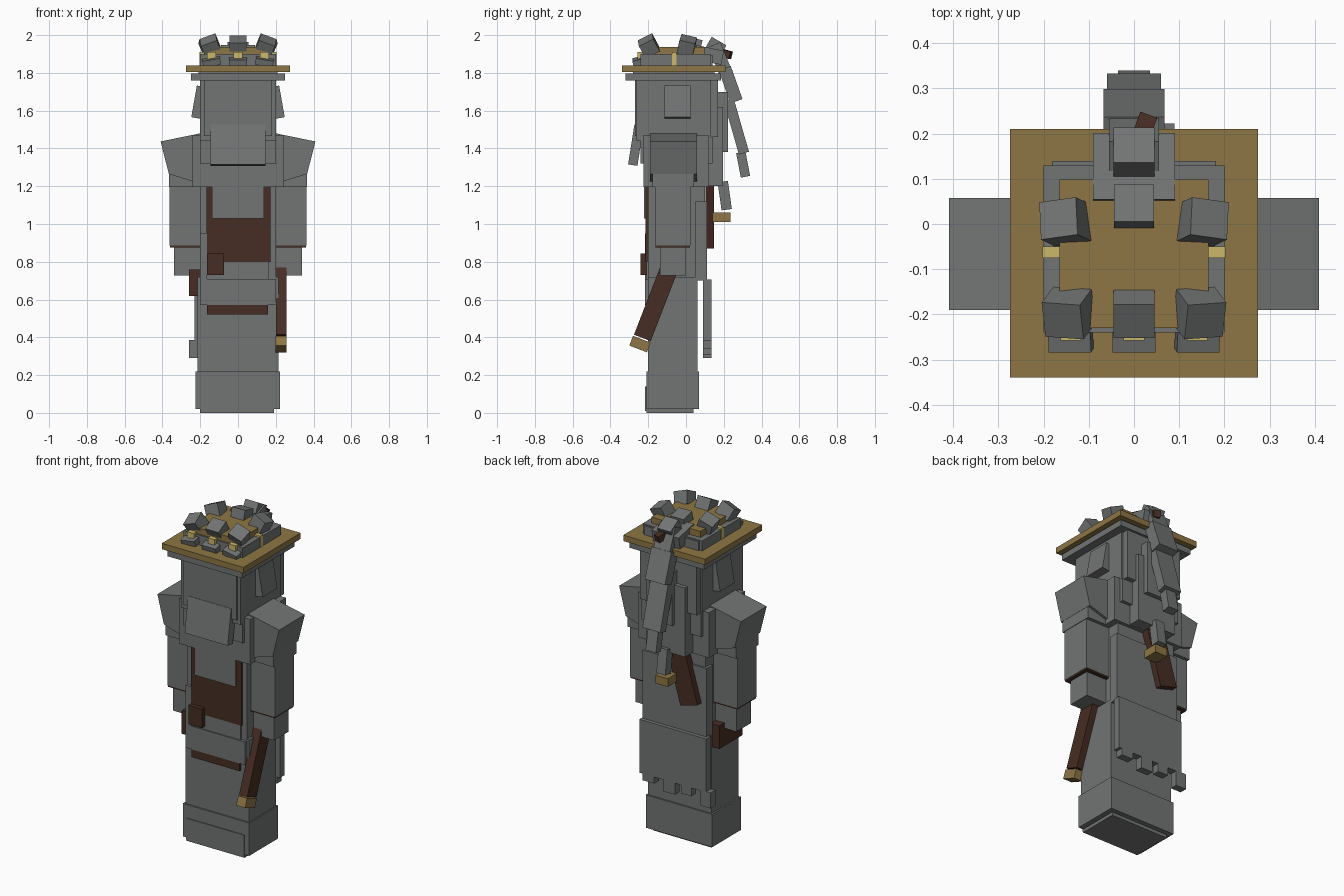
import bpy, bmesh, math
from mathutils import Matrix, Vector, Euler


def material(name, rgb):
    m = bpy.data.materials.new(name)
    m.diffuse_color = (*rgb, 1)
    return m


GREY = material("grey cloth", (0.168, 0.178, 0.175))
GOLD = material("dull gold", (0.27, 0.18, 0.058))
PALE = material("pale gold", (0.60, 0.48, 0.15))
BROWN = material("dark leather", (0.062, 0.026, 0.017))


def finish(name, bm, mat):
    bmesh.ops.recalc_face_normals(bm, faces=bm.faces)
    me = bpy.data.meshes.new(name)
    bm.to_mesh(me)
    bm.free()
    me.materials.append(mat)
    ob = bpy.data.objects.new(name, me)
    bpy.context.collection.objects.link(ob)
    return ob


def block(name, centre, size, mat=GREY, rot=(0, 0, 0)):
    """Box from centre and size, rotation in degrees."""
    bm = bmesh.new()
    bmesh.ops.create_cube(bm, size=1)
    turn = Euler([math.radians(a) for a in rot]).to_matrix().to_4x4()
    bm.transform(Matrix.Translation(centre) @ turn @ Matrix.Diagonal((*size, 1)))
    return finish(name, bm, mat)


def box(name, x, y, z, mat=GREY):
    """Upright box from three (low, high) ranges."""
    r = (x, y, z)
    return block(name, [(a + b) / 2 for a, b in r], [b - a for a, b in r], mat)


def prism(name, profile, y0, y1, mat=GREY):
    """XZ profile extruded along y."""
    bm = bmesh.new()
    f = bm.faces.new([bm.verts.new((x, y0, z)) for x, z in profile])
    ext = bmesh.ops.extrude_face_region(bm, geom=[f])
    verts = [v for v in ext["geom"] if isinstance(v, bmesh.types.BMVert)]
    bmesh.ops.translate(bm, verts=verts, vec=(0, y1 - y0, 0))
    return finish(name, bm, mat)


# Legs and robe skirt
box("sole", (-0.2, 0.19), (-0.21, 0.04), (0, 0.03))
box("boots", (-0.225, 0.222), (-0.21, 0.07), (0.02, 0.22))
box("boot_front", (-0.2, 0.19), (-0.216, -0.2), (0.01, 0.14))
box("skirt", (-0.215, 0.215), (-0.2, 0.06), (0.2, 0.72))
box("skirt_trim", (-0.165, 0.16), (-0.213, -0.19), (0.52, 0.58), BROWN)
box("skirt_flap", (-0.2, 0.2), (-0.218, -0.19), (0.57, 0.71))

# Torso with leather vest
box("waist", (-0.2, 0.2), (-0.2, 0.1), (0.7, 1.2))
box("waist_sash", (-0.2, 0.165), (-0.21, -0.18), (0.7, 0.8))
box("waist_side", (-0.2, -0.165), (-0.218, -0.18), (0.7, 0.95))
box("vest", (-0.168, 0.172), (-0.214, -0.17), (0.8, 1.2), BROWN)
box("back_cloth", (-0.215, 0.215), (0.05, 0.112), (0.7, 1.12))
box("chest", (-0.24, 0.24), (-0.225, 0.12), (1.195, 1.47))
box("bib", (-0.138, 0.138), (-0.222, -0.2), (1.03, 1.32))
box("belt_pouch", (-0.165, -0.075), (-0.24, -0.2), (0.73, 0.845), BROWN)
box("side_pouch", (-0.26, -0.2), (-0.17, 0.05), (0.62, 0.76), BROWN)

# Ragged back panel
box("back_panel", (-0.23, 0.22), (0.09, 0.135), (0.38, 0.705))
for x0, x1, low in ((-0.26, -0.19, 0.29), (-0.13, -0.06, 0.33),
                    (-0.02, 0.06, 0.31), (0.12, 0.2, 0.34)):
    box("back_panel_tatter", (x0, x1), (0.09, 0.135), (low, 0.385))

# Arms and flared shoulder guards
for s in (-1, 1):
    def side(a, b):
        return tuple(sorted((s * a, s * b)))
    pad = [(0.19, 1.482), (0.41, 1.437), (0.366, 1.265), (0.19, 1.21)]
    prism("shoulder_guard", [(s * x, z) for x, z in pad], -0.19, 0.057)
    box("shoulder", side(0.2, 0.365), (-0.178, 0.042), (1.195, 1.3))
    box("upper_arm", side(0.2, 0.362), (-0.163, 0.023), (0.885, 1.195))
    box("sleeve_hem", side(0.2, 0.36), (-0.161, 0.021), (0.876, 0.885), BROWN)
    box("forearm", side(0.2, 0.34), (-0.138, 0.0), (0.727, 0.88))

# Slanted sheath at the right hip
tilt = Vector((0, -0.36, -0.933))
top = Vector((0.228, -0.06, 0.84))
ang = -math.degrees(math.atan2(0.36, 0.933))
block("hip_sheath", top + tilt * 0.235, (0.055, 0.095, 0.48), BROWN, (ang, 0, 0))
block("hip_sheath_tip", top + tilt * 0.51, (0.06, 0.10, 0.055), GOLD, (ang, 0, 0))

# Dagger and sheath on the back
block("back_sheath", (-0.075, 0.127, 1.06), (0.12, 0.045, 0.36), BROWN, (0, 16, 0))
block("back_grip", (0, 0.205, 1.15), (0.06, 0.055, 0.15), GREY, (8, 0, 0))
box("back_guard", (-0.042, 0.042), (0.14, 0.235), (1.01, 1.06), GOLD)

# Head, beard and hair
box("head", (-0.2, 0.2), (-0.262, 0.13), (1.44, 1.77))
box("face_panel", (-0.18, 0.18), (-0.27, -0.2), (1.465, 1.77))
box("jaw", (-0.2, 0.2), (-0.24, 0.14), (1.32, 1.46))
box("hair_back", (-0.19, 0.19), (0.1, 0.17), (1.46, 1.77))
box("hair_fall", (-0.13, 0.13), (0.11, 0.195), (1.2, 1.62))
box("hair_strand", (-0.06, 0.09), (0.16, 0.222), (1.38, 1.7))
block("beard", (0, -0.265, 1.418), (0.29, 0.05, 0.215), GREY, (-9, 0, 0))
for s in (-1, 1):
    block("side_lock", (s * 0.208, -0.045, 1.645), (0.05, 0.14, 0.17), GREY,
          (0, -s * 10, 0))

# Wide hat
box("hat_underband", (-0.25, 0.25), (-0.32, 0.185), (1.76, 1.797))
box("hat_lining", (-0.21, 0.21), (-0.28, 0.15), (1.79, 1.81))
box("hat_brim", (-0.275, 0.275), (-0.34, 0.21), (1.804, 1.84), GOLD)
box("crown_ring", (-0.2, 0.2), (-0.24, 0.13), (1.84, 1.9))
box("crown_ring_back", (-0.182, 0.182), (0.09, 0.14), (1.84, 1.895))
box("crown_top", (-0.165, 0.165), (-0.23, 0.098), (1.88, 1.937), GOLD)
for s in (-1, 1):
    box("side_clasp", tuple(sorted((s * 0.165, s * 0.203))), (-0.075, -0.05),
        (1.84, 1.91), PALE)
for x in (-0.14, 0, 0.14):
    box("front_clasp", (x - 0.023, x + 0.023), (-0.258, -0.22), (1.84, 1.91), PALE)
    block("front_band", (x, -0.258, 1.858), (0.095, 0.045, 0.035), GREY,
          (15, x * 70, 0))

# Tilted studs on the crown
for s in (-1, 0, 1):
    block("front_stud", (s * 0.145, -0.197, 1.943), (0.09, 0.085, 0.078), GREY,
          (28, s * 20, s * 4))
    block("rear_stud", (s * 0.152, 0.005 + 0.032 * (s == 0), 1.945),
          (0.088, 0.085, 0.078), GREY, (-14, s * 22, -s * 8))

# Topknot and hanging braid
block("topknot_base", (0, 0.12, 1.895), (0.182, 0.15, 0.075), GREY, (-12, 0, 0))
block("topknot", (0, 0.15, 1.925), (0.09, 0.09, 0.1), GREY, (-30, 0, 0))
block("hair_pin", (0.022, 0.212, 1.9), (0.04, 0.055, 0.04), BROWN, (-15, 0, -20))
# Each braid link: y, z of the top and bottom ends, width, depth
braid = ((0.15, 1.95, 0.21, 1.80, 0.11, 0.07), (0.205, 1.825, 0.267, 1.65, 0.135, 0.068),
         (0.225, 1.66, 0.307, 1.375, 0.12, 0.055), (0.29, 1.38, 0.315, 1.25, 0.07, 0.05))
for y0, z0, y1, z1, w, d in braid:
    a = math.degrees(math.atan2(y1 - y0, z0 - z1))
    block("braid_link", (0, (y0 + y1) / 2, (z0 + z1) / 2),
          (w, d, math.hypot(y1 - y0, z1 - z0)), GREY, (a, 0, 0))
